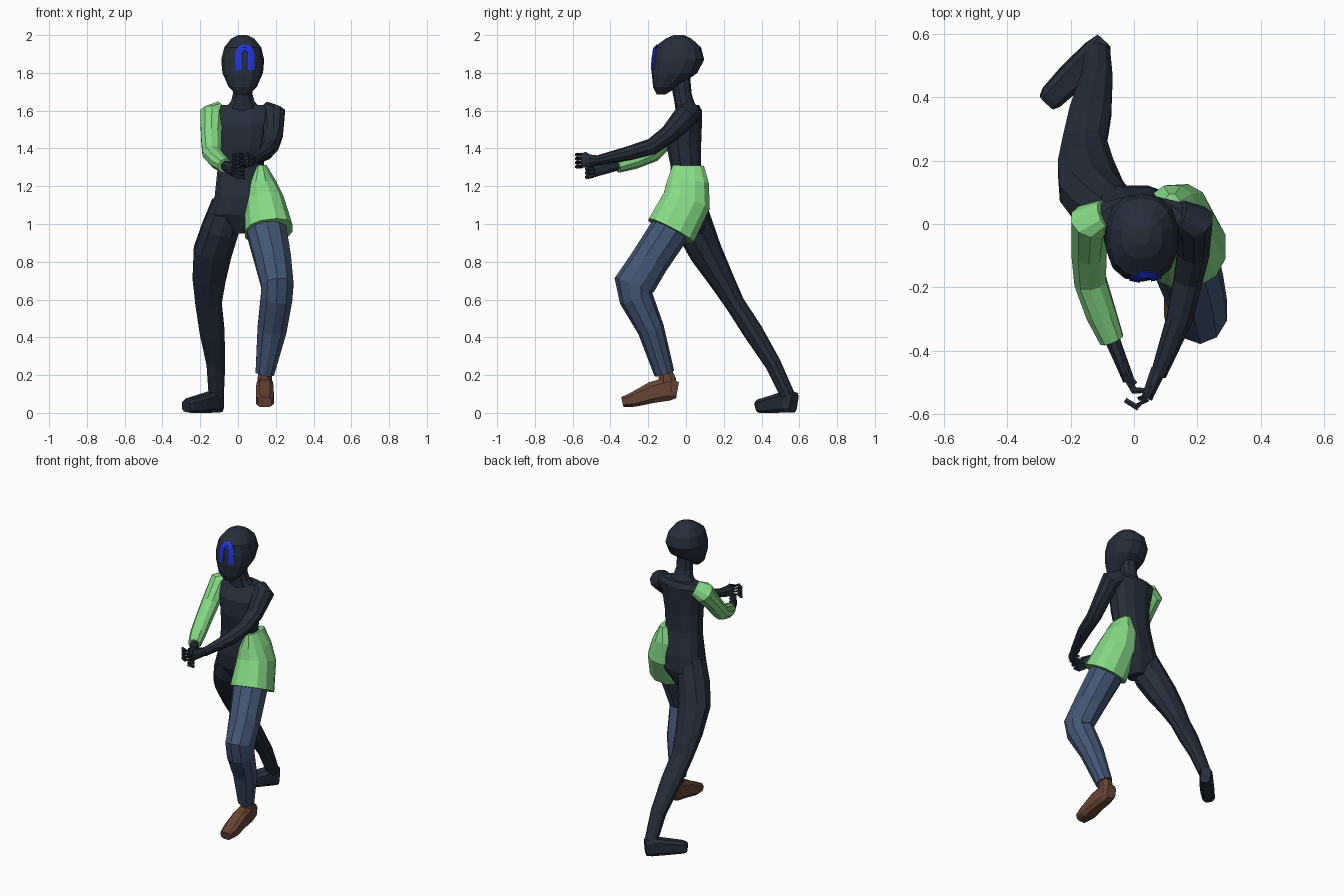
import bpy, math
from mathutils import Vector
from mathutils.bvhtree import BVHTree


def material(name, rgb):
    m = bpy.data.materials.new(name)
    m.diffuse_color = (*rgb, 1)
    return m


DARK = material("dark slate", (0.019, 0.027, 0.042))
GREEN = material("light green", (0.24, 0.70, 0.24))
DENIM = material("denim blue", (0.056, 0.092, 0.175))
BROWN = material("shoe brown", (0.135, 0.058, 0.034))
BLUE = material("bright blue", (0.015, 0.035, 0.75))


def make(name, verts, faces, mat):
    me = bpy.data.meshes.new(name)
    me.from_pydata([tuple(v) for v in verts], [], faces)
    me.materials.append(mat)
    ob = bpy.data.objects.new(name, me)
    bpy.context.collection.objects.link(ob)
    return ob


def tube(name, rings, mat, sides=10, level=False, square=1.0):
    """Skin of elliptic rings (x, y, z, half width, half depth), capped at both ends."""
    pts = [Vector(r[:3]) for r in rings]
    verts, n = [], len(rings)
    for i, r in enumerate(rings):
        t = (pts[min(i + 1, n - 1)] - pts[max(i - 1, 0)]).normalized()
        if level:
            t = Vector((0, 0, 1 if pts[-1].z > pts[0].z else -1))
        ref = Vector((1, 0, 0)) if abs(t.x) < 0.9 else Vector((0, 1, 0))
        u = (ref - t * ref.dot(t)).normalized()
        v = t.cross(u)
        for k in range(sides):
            a = 2 * math.pi * (k + 0.5) / sides
            c, s = math.cos(a), math.sin(a)
            c = math.copysign(abs(c) ** square, c)
            s = math.copysign(abs(s) ** square, s)
            verts.append(pts[i] + u * c * r[3] + v * s * r[4])
    faces = [(i * sides + k, i * sides + (k + 1) % sides,
              (i + 1) * sides + (k + 1) % sides, (i + 1) * sides + k)
             for i in range(n - 1) for k in range(sides)]
    faces.append(tuple(reversed(range(sides))))
    faces.append(tuple(range((n - 1) * sides, n * sides)))
    return make(name, verts, faces, mat)


# Torso and neck
tube("torso", [
    (0.005, 0.03, 0.95, 0.04, 0.06), (-0.005, 0.02, 1.05, 0.15, 0.105),
    (0.01, 0.01, 1.15, 0.137, 0.108), (0.014, 0.0, 1.30, 0.125, 0.083),
    (0.022, -0.012, 1.42, 0.127, 0.095), (0.025, -0.008, 1.53, 0.145, 0.095),
    (0.025, 0.015, 1.60, 0.165, 0.072), (0.025, 0.015, 1.63, 0.13, 0.055)],
    DARK, 12, True, 0.85)
tube("neck", [
    (0.025, 0.005, 1.60, 0.11, 0.06), (0.025, -0.01, 1.65, 0.065, 0.052),
    (0.025, -0.02, 1.69, 0.054, 0.05), (0.025, -0.03, 1.80, 0.052, 0.05)], DARK, 10, True)

# Head: (height, front, back, half width)
profile = [(1.685, -0.155, -0.11, 0.035), (1.725, -0.174, -0.045, 0.076),
           (1.80, -0.182, 0.06, 0.110), (1.87, -0.180, 0.096, 0.116),
           (1.935, -0.168, 0.08, 0.10), (1.98, -0.11, 0.03, 0.064),
           (2.0, -0.065, -0.01, 0.025)]
head = tube("head", [(0.025, (f + b) / 2, z, w, (b - f) / 2) for z, f, b, w in profile],
            DARK, 14, True, 0.85)

# Arch-shaped face mark laid on the head surface
tree = BVHTree.FromPolygons([v.co for v in head.data.vertices],
                            [p.vertices[:] for p in head.data.polygons])
line = [(-1, 0, 1.815 + 0.02 * i) for i in range(4)]
arc = [(-math.cos(a), math.sin(a), 1.895) for a in [math.pi * i / 10 for i in range(11)]]
line = line + arc + [(1, 0, p[2]) for p in reversed(line)]
verts = []
for c, s, z in line:
    for r in (0.017, 0.033, 0.049):
        x, h = 0.036 + c * r, z + s * (r + 0.006)
        hit = tree.ray_cast(Vector((x, -1, h)), Vector((0, 1, 0)))[0]
        verts.append((x, (hit.y if hit else -0.17) - 0.002, h))
faces = [(3 * i + j, 3 * i + j + 1, 3 * i + j + 4, 3 * i + j + 3)
         for i in range(len(line) - 1) for j in range(2)]
mark = make("face_mark", verts, faces, BLUE)
solid = mark.modifiers.new("thickness", "SOLIDIFY")
solid.thickness, solid.offset = 0.006, 0

# Arms
tube("sleeve_arm", [
    (-0.09, 0.03, 1.605, 0.045, 0.05), (-0.137, 0.008, 1.58, 0.066, 0.068),
    (-0.142, -0.09, 1.47, 0.058, 0.052), (-0.138, -0.18, 1.375, 0.053, 0.050),
    (-0.105, -0.28, 1.335, 0.050, 0.046), (-0.070, -0.365, 1.308, 0.040, 0.038)], GREEN)
tube("bare_arm", [
    (0.14, 0.03, 1.605, 0.045, 0.05), (0.187, 0.008, 1.58, 0.066, 0.066),
    (0.187, -0.09, 1.475, 0.053, 0.05), (0.170, -0.18, 1.41, 0.047, 0.044),
    (0.143, -0.30, 1.375, 0.043, 0.038), (0.077, -0.475, 1.335, 0.026, 0.026)], DARK)


# Hands: palm, four curled fingers and a thumb
def hand(name, wrist, knuckle, bend, tip):
    w, k, b, t = map(Vector, (wrist, knuckle, bend, tip))
    m = (w + k) / 2
    tube(name + "_palm", [(*w, 0.026, 0.026), (*m, 0.022, 0.034), (*k, 0.019, 0.040)], DARK, 8)
    for i in range(4):
        up = Vector((0, 0, 0.021 * (i - 1.5)))
        tube(f"{name}_finger_{i + 1}", [
            (*(k + up * 0.9), 0.013, 0.012), (*(b + up), 0.012, 0.011),
            (*(t + up), 0.009, 0.009)], DARK, 6)
    up = Vector((0, 0, 0.035))
    tube(name + "_thumb", [(*(m + up * 0.4), 0.014, 0.014), (*(m.lerp(k, 0.7) + up), 0.012, 0.012),
                           (*(k.lerp(t, 0.4) + up), 0.008, 0.008)], DARK, 6)


hand("lower_hand", (-0.072, -0.355, 1.31), (-0.018, -0.49, 1.285), (0.0, -0.525, 1.28), (0.038, -0.525, 1.277))
hand("upper_hand", (0.077, -0.46, 1.337), (0.04, -0.55, 1.335), (0.008, -0.577, 1.335), (-0.028, -0.555, 1.335))

# Rear leg and foot
tube("rear_leg", [
    (-0.05, 0.015, 1.10, 0.095, 0.09), (-0.095, 0.05, 0.97, 0.103, 0.10),
    (-0.135, 0.105, 0.85, 0.106, 0.088), (-0.153, 0.185, 0.71, 0.092, 0.068),
    (-0.156, 0.258, 0.58, 0.073, 0.052), (-0.137, 0.355, 0.43, 0.069, 0.053),
    (-0.117, 0.46, 0.26, 0.052, 0.043), (-0.115, 0.54, 0.09, 0.042, 0.038)], DARK)
tube("rear_foot", [
    (-0.095, 0.572, 0.055, 0.03, 0.055), (-0.125, 0.54, 0.06, 0.042, 0.06),
    (-0.20, 0.46, 0.047, 0.046, 0.047), (-0.26, 0.40, 0.038, 0.040, 0.038),
    (-0.275, 0.385, 0.034, 0.03, 0.031)], DARK, 8, False, 0.55)

# Front trouser leg and half skirt
tube("front_leg", [
    (0.14, -0.01, 1.08, 0.09, 0.09), (0.152, -0.09, 0.96, 0.110, 0.105),
    (0.187, -0.195, 0.80, 0.100, 0.102), (0.209, -0.275, 0.675, 0.089, 0.110),
    (0.204, -0.265, 0.61, 0.088, 0.090), (0.18, -0.185, 0.44, 0.081, 0.071),
    (0.142, -0.115, 0.21, 0.052, 0.054)], DENIM)
tube("half_skirt", [
    (0.120, 0.012, 1.31, 0.032, 0.085), (0.12, 0.01, 1.22, 0.084, 0.114),
    (0.137, 0.003, 1.12, 0.108, 0.132), (0.163, -0.080, 0.962, 0.130, 0.138)],
    GREEN, 12, False, 0.85)

# Front shoe, toes pointing down
tube("shoe_ankle", [
    (0.142, -0.110, 0.225, 0.036, 0.038), (0.142, -0.10, 0.18, 0.042, 0.050),
    (0.142, -0.10, 0.11, 0.045, 0.055)], BROWN, 8)
tube("front_shoe", [
    (0.142, -0.045, 0.12, 0.034, 0.045), (0.142, -0.09, 0.128, 0.044, 0.066),
    (0.142, -0.18, 0.108, 0.049, 0.059), (0.142, -0.28, 0.070, 0.050, 0.041),
    (0.142, -0.337, 0.057, 0.038, 0.028)], BROWN, 8, False, 0.6)
